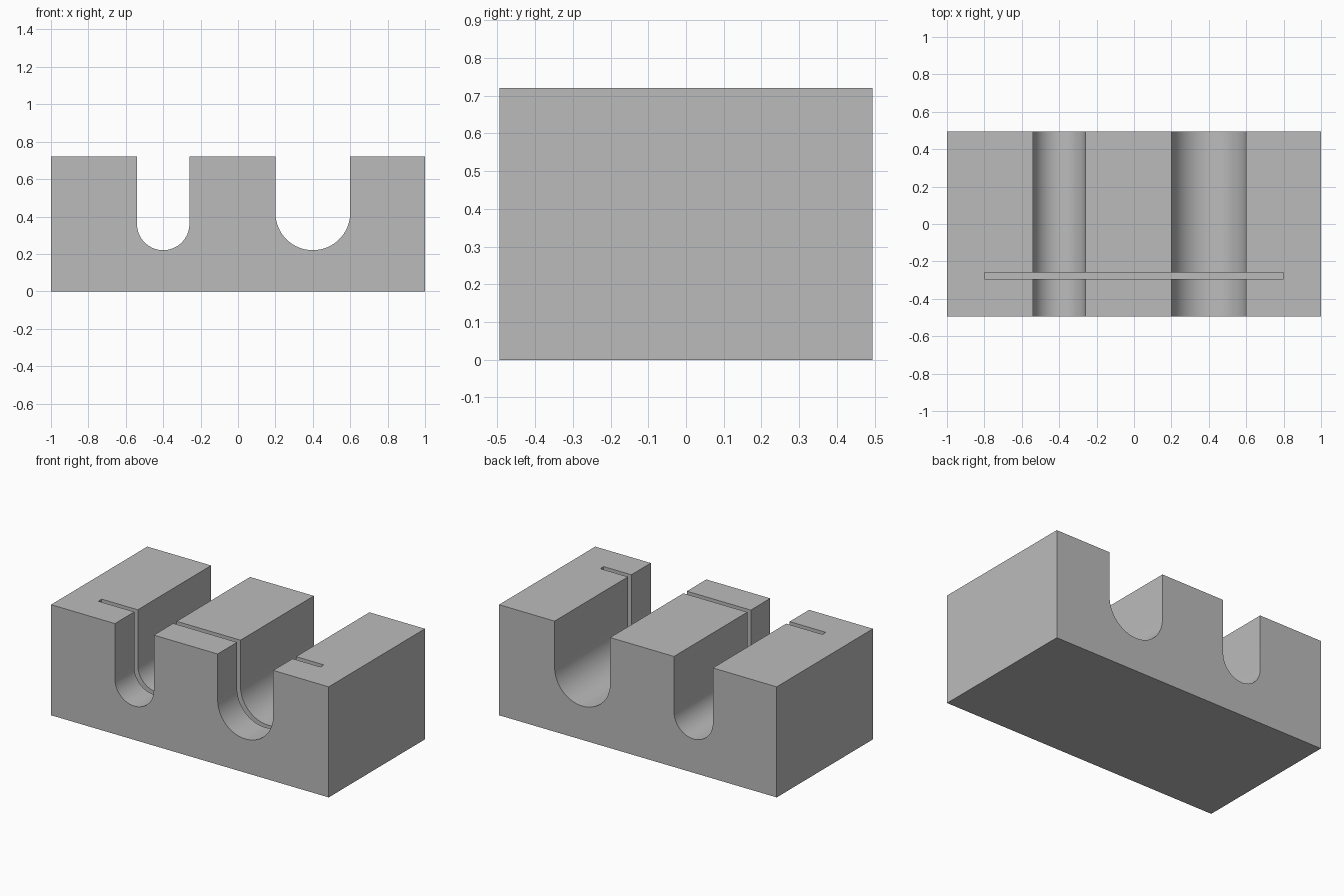
import bpy
import bmesh
import math

cube = bpy.data.objects.get("Cube")
if cube:
    bpy.data.objects.remove(cube)

HALF_X, HALF_Y, HEIGHT = 1.0, 0.495, 0.72
GROOVE_FLOOR = 0.22
GROOVES = [(-0.4, 0.14), (0.4, 0.2)]  # centre x, radius
SEGMENTS = 32

grey = bpy.data.materials.new("plain grey")
grey.use_nodes = True
colour = (0.5, 0.5, 0.5, 1)
grey.diffuse_color = colour
grey.node_tree.nodes["Principled BSDF"].inputs["Base Color"].default_value = colour


def extruded(name, profile, y0, y1):
    """Solid made by sweeping an x-z outline along y."""
    bm = bmesh.new()
    face = bm.faces.new([bm.verts.new((x, y0, z)) for x, z in profile])
    swept = bmesh.ops.extrude_face_region(bm, geom=[face])["geom"]
    verts = [v for v in swept if isinstance(v, bmesh.types.BMVert)]
    bmesh.ops.translate(bm, vec=(0, y1 - y0, 0), verts=verts)
    bmesh.ops.recalc_face_normals(bm, faces=bm.faces)
    mesh = bpy.data.meshes.new(name)
    bm.to_mesh(mesh)
    bm.free()
    mesh.materials.append(grey)
    obj = bpy.data.objects.new(name, mesh)
    bpy.context.collection.objects.link(obj)
    return obj


# Block outline with two round-bottomed grooves open at the top
outline = [(-HALF_X, 0), (-HALF_X, HEIGHT)]
for cx, r in GROOVES:
    outline.append((cx - r, HEIGHT))
    for i in range(SEGMENTS + 1):
        a = math.pi * (1 + i / SEGMENTS)
        outline.append((cx + r * math.cos(a), GROOVE_FLOOR + r + r * math.sin(a)))
    outline.append((cx + r, HEIGHT))
outline += [(HALF_X, HEIGHT), (HALF_X, 0)]
block = extruded("grooved_block", outline, -HALF_Y, HALF_Y)

# Thin slot across both grooves
slot = extruded("slot_cutter", [(-0.8, 0.15), (-0.8, 0.9), (0.8, 0.9), (0.8, 0.15)],
                -0.295, -0.26)
cut = block.modifiers.new("slot", "BOOLEAN")
cut.operation = "DIFFERENCE"
cut.solver = "EXACT"
cut.object = slot

bpy.ops.object.select_all(action="DESELECT")
block.select_set(True)
bpy.context.view_layer.objects.active = block
bpy.ops.object.modifier_apply(modifier=cut.name)
bpy.data.objects.remove(slot)

# Smooth groove floors, sharp edges elsewhere
bpy.ops.object.shade_smooth_by_angle(angle=math.radians(30))
